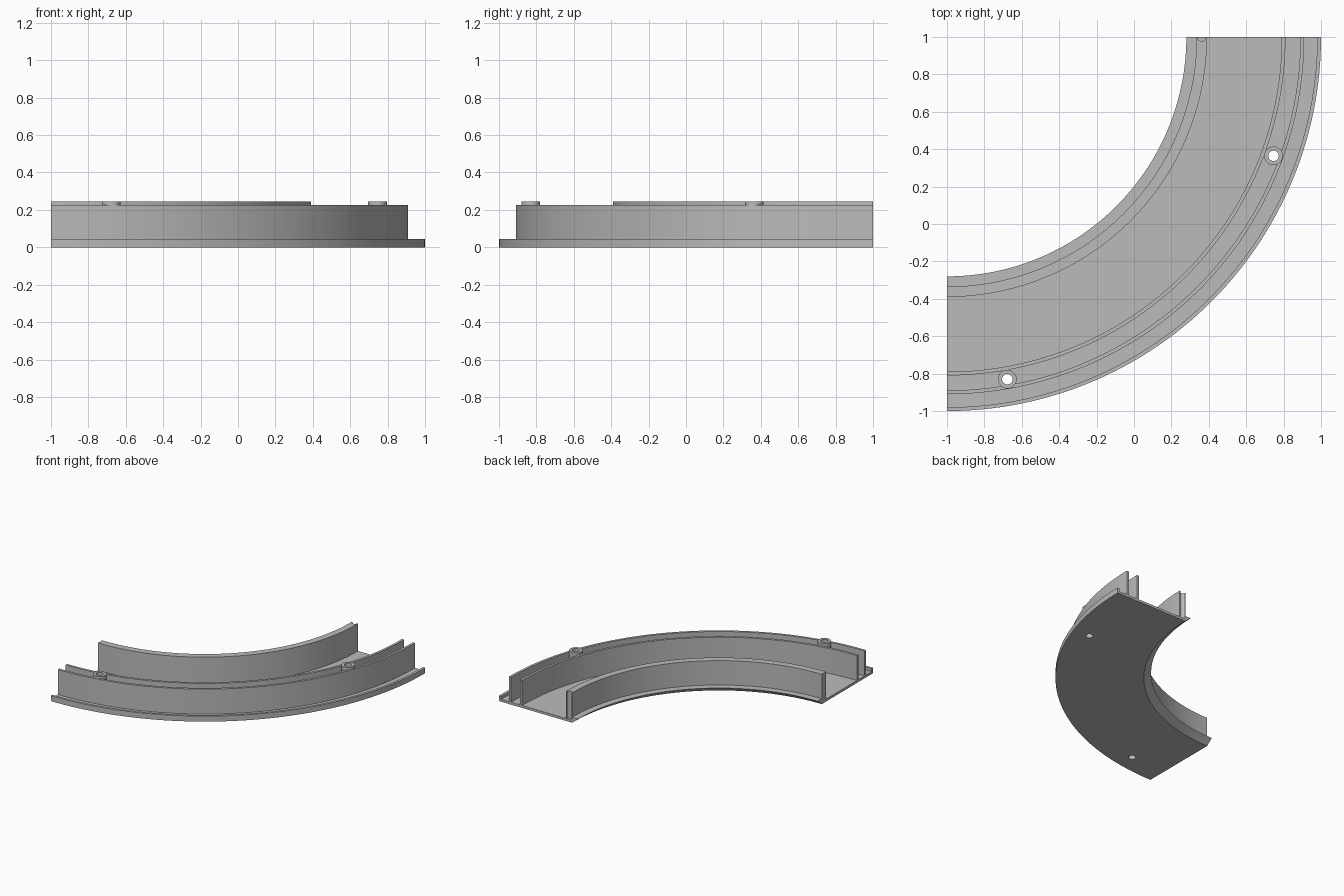
import bpy, bmesh
from math import radians, cos, sin, pi
from mathutils import Vector

cube = bpy.data.objects.get("Cube")
if cube:
    bpy.data.objects.remove(cube, do_unlink=True)

CENTRE = Vector((-1, 1, 0))      # centre of the quarter turn
STEPS = 64
FLOOR, LIP, GUIDE, TOP = 0.02, 0.045, 0.225, 0.245

grey = bpy.data.materials.new("plain grey")
grey.use_nodes = True
grey.diffuse_color = (0.5, 0.5, 0.5, 1)
grey.node_tree.nodes["Principled BSDF"].inputs["Base Color"].default_value = (0.5, 0.5, 0.5, 1)


def finish(name, bm):
    bmesh.ops.recalc_face_normals(bm, faces=bm.faces)
    mesh = bpy.data.meshes.new(name)
    bm.to_mesh(mesh)
    bm.free()
    mesh.materials.append(grey)
    obj = bpy.data.objects.new(name, mesh)
    bpy.context.collection.objects.link(obj)
    return obj


def polar(radius, degrees, z=0):
    a = radians(degrees)
    return CENTRE + Vector((radius * cos(a), radius * sin(a), z))


def quarter_sweep(name, profile):
    """Sweep a closed (radius, z) profile through the quarter turn."""
    bm = bmesh.new()
    rings = [[bm.verts.new(polar(r, -90 + 90 * i / STEPS, z)) for r, z in profile]
             for i in range(STEPS + 1)]
    n = len(profile)
    for a, b in zip(rings, rings[1:]):
        for j in range(n):
            k = (j + 1) % n
            bm.faces.new((a[j], a[k], b[k], b[j]))
    bm.faces.new(rings[0])
    bm.faces.new(rings[-1])
    return finish(name, bm)


def wall(name, r0, r1, top):
    return quarter_sweep(name, [(r0, FLOOR), (r1, FLOOR), (r1, top), (r0, top)])


def cylinder(name, pos, radius, z0, z1):
    bm = bmesh.new()
    bmesh.ops.create_cone(bm, cap_ends=True, segments=32, radius1=radius,
                          radius2=radius, depth=z1 - z0)
    bmesh.ops.translate(bm, verts=bm.verts, vec=(pos.x, pos.y, (z0 + z1) / 2))
    return finish(name, bm)


def cut(obj, cutter):
    mod = obj.modifiers.new("cut", 'BOOLEAN')
    mod.operation = 'DIFFERENCE'
    mod.solver = 'EXACT'
    mod.object = cutter
    bpy.context.view_layer.objects.active = obj
    bpy.ops.object.modifier_apply(modifier=mod.name)


# Floor with raised outer lip and bevelled inner ledge
floor = quarter_sweep("floor", [(1.335, 0), (2, 0), (2, LIP), (1.98, LIP), (1.98, FLOOR),
                                (1.335, FLOOR), (1.335, LIP), (1.28, LIP)])

# Thick inner wall and the two thin outer guide walls
inner_wall = wall("inner_wall", 1.335, 1.39, TOP)
parts = [floor, inner_wall,
         wall("inner_guide_wall", 1.79, 1.81, GUIDE),
         wall("outer_guide_wall", 1.89, 1.91, GUIDE)]

# Half-round groove in one end of the inner wall
cutters = [cylinder("groove_cutter", polar(1.361, 0), 0.022, -0.1, 0.4)]
cut(inner_wall, cutters[0])

# Screw bosses between the guide walls, drilled through the floor
for name, angle in (("front_boss", -80), ("side_boss", -20)):
    pos = polar(1.858, angle)
    boss = cylinder(name, pos, 0.05, FLOOR, TOP)
    drill = cylinder(name + "_drill", pos, 0.028, -0.1, 0.4)
    cut(boss, drill)
    cut(floor, drill)
    # Clear the guide walls out of the boss tube bore
    parts.append(boss)
    cutters.append(drill)

for c in cutters:
    bpy.data.objects.remove(c, do_unlink=True)

# Smooth curves, sharp corners
bpy.ops.object.select_all(action='DESELECT')
for p in parts:
    p.select_set(True)
bpy.context.view_layer.objects.active = floor
bpy.ops.object.shade_smooth_by_angle(angle=radians(30))
